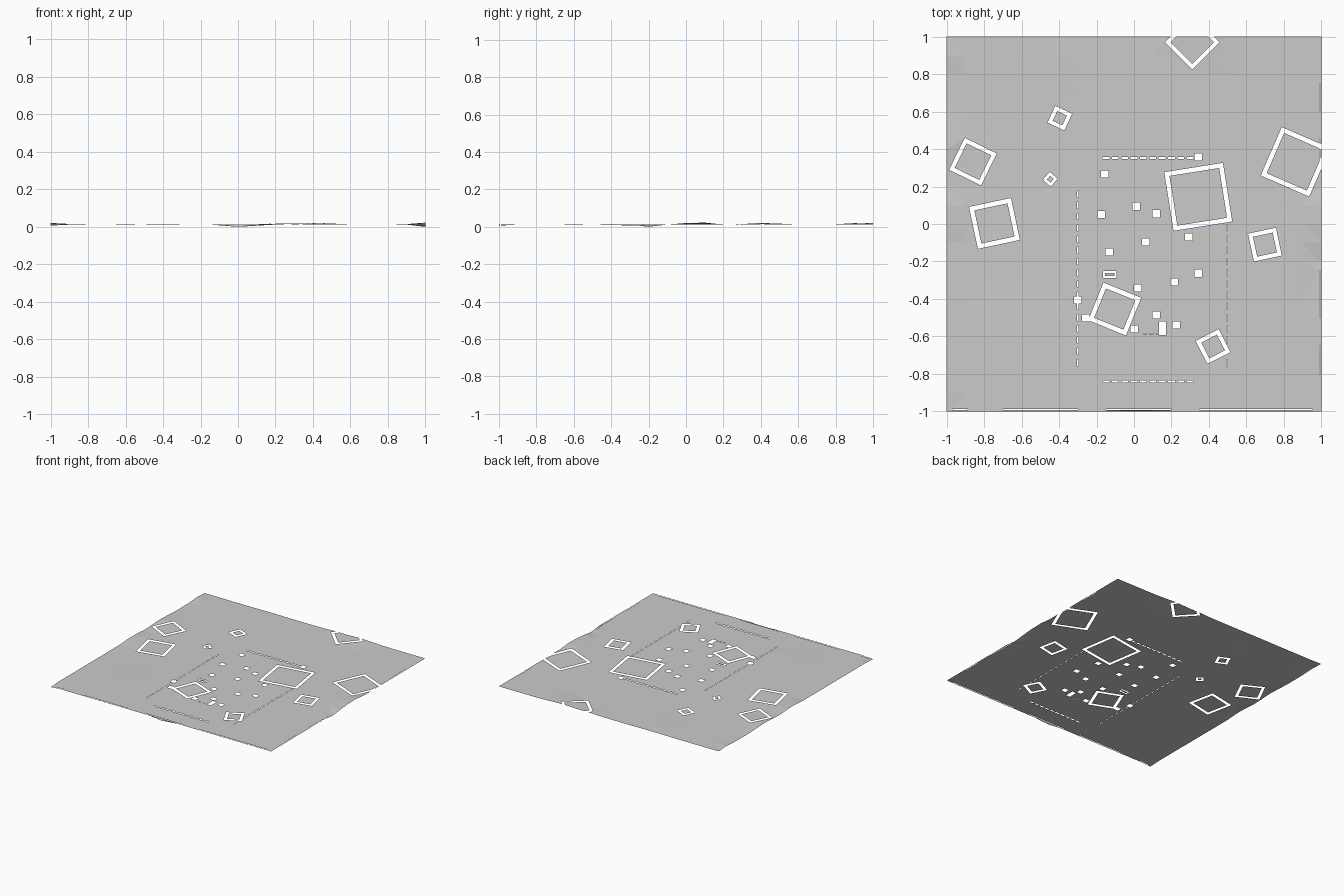
import bpy
import bmesh
from math import cos, sin, radians, hypot
from mathutils import Vector
from mathutils.geometry import delaunay_2d_cdt

if "Cube" in bpy.data.objects:
    bpy.data.objects.remove(bpy.data.objects["Cube"])

# every opening: centre x, y, width, height, turn in degrees, band (0 = full hole)
holes = []


def hole(x, y, w, h, turn=0, band=0):
    holes.append((x, y, w, h, radians(turn), band))


# square trench outlines, some cut by the rim
for x, y, side, turn, band in [
        (0.343, 0.145, 0.317, 9, 0.024), (-0.103, -0.454, 0.217, -22, 0.024),
        (-0.745, 0.003, 0.229, 12, 0.024), (-0.86, 0.333, 0.19, -26, 0.022),
        (-0.396, 0.565, 0.099, -25, 0.021), (-0.447, 0.239, 0.056, -40, 0.015),
        (0.311, 0.97, 0.207, 45, 0.022), (0.862, 0.332, 0.282, -23.5, 0.024),
        (0.699, -0.11, 0.152, 12, 0.022), (0.422, -0.654, 0.138, 27, 0.022)]:
    hole(x, y, side, side, turn, band)
hole(-0.13, -0.27, 0.072, 0.036, 0, 0.01)

# small post holes
for x, y in [(0.343, 0.357), (-0.155, 0.267), (-0.175, 0.05), (0.012, 0.095),
             (0.118, 0.055), (0.064, -0.097), (0.293, -0.07), (-0.131, -0.149),
             (0.021, -0.341), (0.215, -0.31), (0.342, -0.263), (-0.3, -0.405),
             (-0.257, -0.502), (0.002, -0.56), (0.118, -0.485), (0.225, -0.54)]:
    hole(x, y, 0.04, 0.038)
hole(0.152, -0.556, 0.036, 0.072)

# dashed slots around the middle
for i in range(10):
    hole(-0.15 + i * 0.05, 0.353, 0.036, 0.011)
    hole(-0.15 + i * 0.05, -0.84, 0.036, 0.011)
for i in range(16):
    hole(-0.3, 0.16 - i * 0.06, 0.006, 0.034)
    hole(0.497, 0.16 - i * 0.06, 0.006, 0.034)
for i in range(3):
    hole(0.06 + i * 0.034, -0.586, 0.02, 0.005)

# thin slits just inside the front and right rims
for a, b in [(-0.97, -0.89), (-0.7, -0.3), (-0.15, 0.2), (0.35, 0.95)]:
    hole((a + b) / 2, -0.991, b - a, 0.006)
for a, b in [(-0.8, -0.65), (-0.5, -0.25), (0.3, 0.45), (0.6, 0.75)]:
    hole(0.993, (a + b) / 2, 0.005, b - a)


def inside(p, spec):
    x, y, w, h, t, band = spec
    dx, dy = p.x - x, p.y - y
    u, v = abs(dx * cos(t) + dy * sin(t)), abs(dy * cos(t) - dx * sin(t))
    if u > w / 2 or v > h / 2:
        return False
    return not band or u > w / 2 - band or v > h / 2 - band


# low mounds and dips, mostly along the rim: x, y, radius, height
mounds = [(1, 0.06, 0.13, 0.015), (-1, 0.05, 0.15, 0.011), (-1, 0.42, 0.16, 0.01),
          (0.42, 1, 0.2, 0.009), (0.2, 1, 0.12, 0.006), (-1, 0.9, 0.12, 0.008),
          (-0.4, 0.9, 0.2, 0.003), (0.0, -1, 0.1, -0.012), (1, -0.2, 0.1, -0.012),
          (-1, -1, 0.1, -0.006), (-0.6, -0.6, 0.3, 0.002)]


def height(x, y):
    z = 0.012
    for mx, my, r, h in mounds:
        z += h * max(0, 1 - hypot(x - mx, y - my) / r)
    return z


# flat layout: lattice points plus hole outlines, triangulated together
pts = [Vector((-1 + i / 10, -1 + j / 10)) for i in range(21) for j in range(21)]
edges = []


def loop(corners):
    n = len(pts)
    pts.extend(corners)
    edges.extend((n + k, n + (k + 1) % 4) for k in range(4))


def rectangle(x, y, w, h, t):
    loop([Vector((x + (a * w * cos(t) - b * h * sin(t)) / 2,
                  y + (a * w * sin(t) + b * h * cos(t)) / 2))
          for a, b in ((-1, -1), (1, -1), (1, 1), (-1, 1))])


rectangle(0, 0, 2, 2, 0)
for x, y, w, h, t, band in holes:
    rectangle(x, y, w, h, t)
    if band:
        rectangle(x, y, w - 2 * band, h - 2 * band, t)
verts, _, tris, *_ = delaunay_2d_cdt(pts, edges, [], 0, 1e-5)

# ground sheet
bm = bmesh.new()
bv = [bm.verts.new((v.x, v.y, height(v.x, v.y))) for v in verts]
for tri in tris:
    c = sum((verts[i] for i in tri), Vector((0, 0))) / len(tri)
    if max(abs(c.x), abs(c.y)) < 1 and not any(inside(c, s) for s in holes):
        bm.faces.new([bv[i] for i in tri])
bmesh.ops.delete(bm, geom=[v for v in bm.verts if not v.link_faces], context='VERTS')
for f in bm.faces:
    f.normal_update()
    if f.normal.z < 0:
        f.normal_flip()
mesh = bpy.data.meshes.new("ground_sheet")
bm.to_mesh(mesh)
bm.free()
bpy.context.collection.objects.link(bpy.data.objects.new("ground_sheet", mesh))
